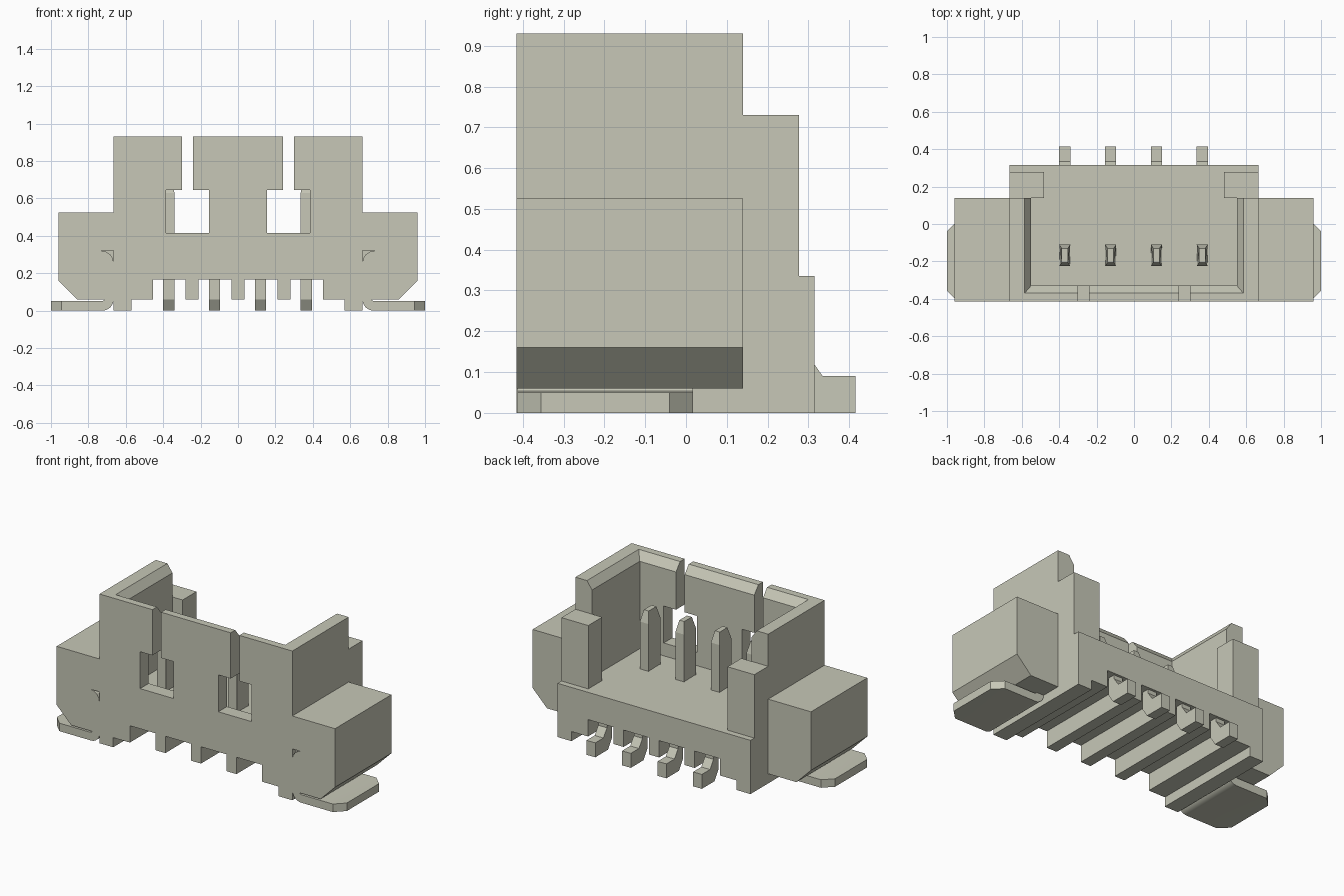
import bpy, bmesh, math

cube = bpy.data.objects.get("Cube")
if cube:
    bpy.data.objects.remove(cube, do_unlink=True)

# One plain beige-grey material
mat = bpy.data.materials.new("beige_grey")
mat.use_nodes = True
color = (0.57, 0.575, 0.475, 1.0)
mat.diffuse_color = color
mat.node_tree.nodes["Principled BSDF"].inputs["Base Color"].default_value = color

AXES = {
    "x": lambda a, b, t: (t, a, b),
    "y": lambda a, b, t: (a, t, b),
    "z": lambda a, b, t: (a, b, t),
}


def prism(name, pts, axis, t0, t1, edit=None):
    """Extrude a 2D outline along an axis from t0 to t1."""
    place = AXES[axis]
    bm = bmesh.new()
    face = bm.faces.new([bm.verts.new(place(a, b, t0)) for a, b in pts])
    ext = bmesh.ops.extrude_face_region(bm, geom=[face])
    for v in ext["geom"]:
        if isinstance(v, bmesh.types.BMVert):
            v.co["xyz".index(axis)] = t1
    if edit:
        edit(bm)
    bmesh.ops.recalc_face_normals(bm, faces=bm.faces)
    mesh = bpy.data.meshes.new(name)
    bm.to_mesh(mesh)
    bm.free()
    mesh.materials.append(mat)
    ob = bpy.data.objects.new(name, mesh)
    bpy.context.collection.objects.link(ob)
    return ob


def box(name, x0, x1, y0, y1, z0, z1, edit=None):
    return prism(name, [(x0, y0), (x1, y0), (x1, y1), (x0, y1)], "z", z0, z1, edit)


def combine(target, other, operation):
    """Apply a boolean and discard the second object."""
    mod = target.modifiers.new("bool", "BOOLEAN")
    mod.operation, mod.object, mod.solver = operation, other, "EXACT"
    dg = bpy.context.evaluated_depsgraph_get()
    mesh = bpy.data.meshes.new_from_object(target.evaluated_get(dg))
    target.modifiers.clear()
    target.data = mesh
    bpy.data.objects.remove(other, do_unlink=True)


def mirrored(half):
    return half + [(-a, b) for a, b in reversed(half)]


# Housing: full front outline with ribbed underside, side wings and tall walls
ribs = [(0.035, 0.06), (0.035, 0.165), (0.21, 0.165), (0.21, 0.06), (0.28, 0.06),
        (0.28, 0.165), (0.455, 0.165), (0.455, 0.06), (0.57, 0.06), (0.57, 0), (0.665, 0)]
wing = [(0.665, 0.06), (0.86, 0.06), (0.96, 0.16), (0.96, 0.525), (0.665, 0.525), (0.665, 0.93)]
housing = prism("housing", mirrored(ribs + wing), "y", -0.415, 0.14)

# Open cavity with a flared rim
combine(housing, box("cavity", -0.55, 0.55, -0.33, 0.4, 0.335, 1.1), "DIFFERENCE")


def flare(bm):
    for v in bm.verts:
        if v.co.z > 0.95:
            v.co.x += math.copysign(0.07, v.co.x)
            if v.co.y < 0:
                v.co.y -= 0.08


combine(housing, box("rim_flare", -0.55, 0.55, -0.33, 0.4, 0.88, 0.98, flare), "DIFFERENCE")

for s in (-1, 1):
    # Front latch window with a narrow slot to the rim
    window = [(s * x, z) for x, z in ((0.155, 0.415), (0.385, 0.415), (0.385, 0.645), (0.3, 0.645),
                                      (0.3, 1.0), (0.24, 1.0), (0.24, 0.645), (0.155, 0.645))]
    combine(housing, prism("window", window, "y", -0.5, -0.25), "DIFFERENCE")
    # Small curved clip recess on the front
    arc = [(s * (0.665 + 0.065 * (1 - math.cos(a))), 0.255 + 0.065 * math.sin(a))
           for a in (0, math.pi / 8, math.pi / 4, 3 * math.pi / 8, math.pi / 2)]
    combine(housing, prism("recess", arc + [(s * 0.665, 0.32)], "y", -0.5, -0.38), "DIFFERENCE")

# Rear part of the base and the two rear posts
combine(housing, prism("rear_base", mirrored(ribs + [(0.665, 0.335)]), "y", 0.14, 0.315), "UNION")
for s in (-1, 1):
    x0, x1 = sorted((s * 0.48, s * 0.665))
    combine(housing, box("post", x0, x1, 0.14, 0.277, 0.335, 0.73), "UNION")


# Contact pins: upright blade, hidden link and bent solder tail
def taper(cx):
    def edit(bm):
        for v in bm.verts:
            if v.co.z > 0.69:
                v.co.x = cx + (v.co.x - cx) * 0.55
    return edit


pin_profile = [(-0.225, 0.2), (0.25, 0.2), (0.25, 0.06), (0.29, 0), (0.415, 0), (0.415, 0.09),
               (0.335, 0.09), (0.30, 0.14), (0.30, 0.29), (-0.11, 0.29), (-0.11, 0.63),
               (-0.13, 0.70), (-0.205, 0.70), (-0.225, 0.63)]
for i in range(4):
    cx = -0.37 + i * 0.245
    prism(f"contact_pin_{i + 1}", pin_profile, "x", cx - 0.03, cx + 0.03, taper(cx))


# Solder tabs with a rounded bend and clipped outer corners
def clip_corners(bm):
    edges = [e for e in bm.edges if all(abs(v.co.x) > 0.99 for v in e.verts)
             and abs(e.verts[0].co.z - e.verts[1].co.z) > 0.01]
    bmesh.ops.bevel(bm, geom=edges, offset=0.057, segments=1, affect="EDGES")


bend = [(0.725 - 0.06 * math.sin(a), 0.06 - 0.06 * math.cos(a))
        for a in [math.pi / 2 * k / 8 for k in range(8, -1, -1)]]
for s, side in ((1, "left"), (-1, "right")):
    prof = bend + [(1.0, 0), (1.0, 0.05), (0.73, 0.05), (0.718, 0.054), (0.715, 0.065), (0.665, 0.065)]
    tab = prism(f"solder_tab_{side}", [(s * x, z) for x, z in prof], "y", -0.413, 0.017, clip_corners)
    bpy.ops.object.select_all(action="DESELECT")
    bpy.context.view_layer.objects.active = tab
    tab.select_set(True)
    bpy.ops.object.shade_smooth_by_angle(angle=math.radians(25))
